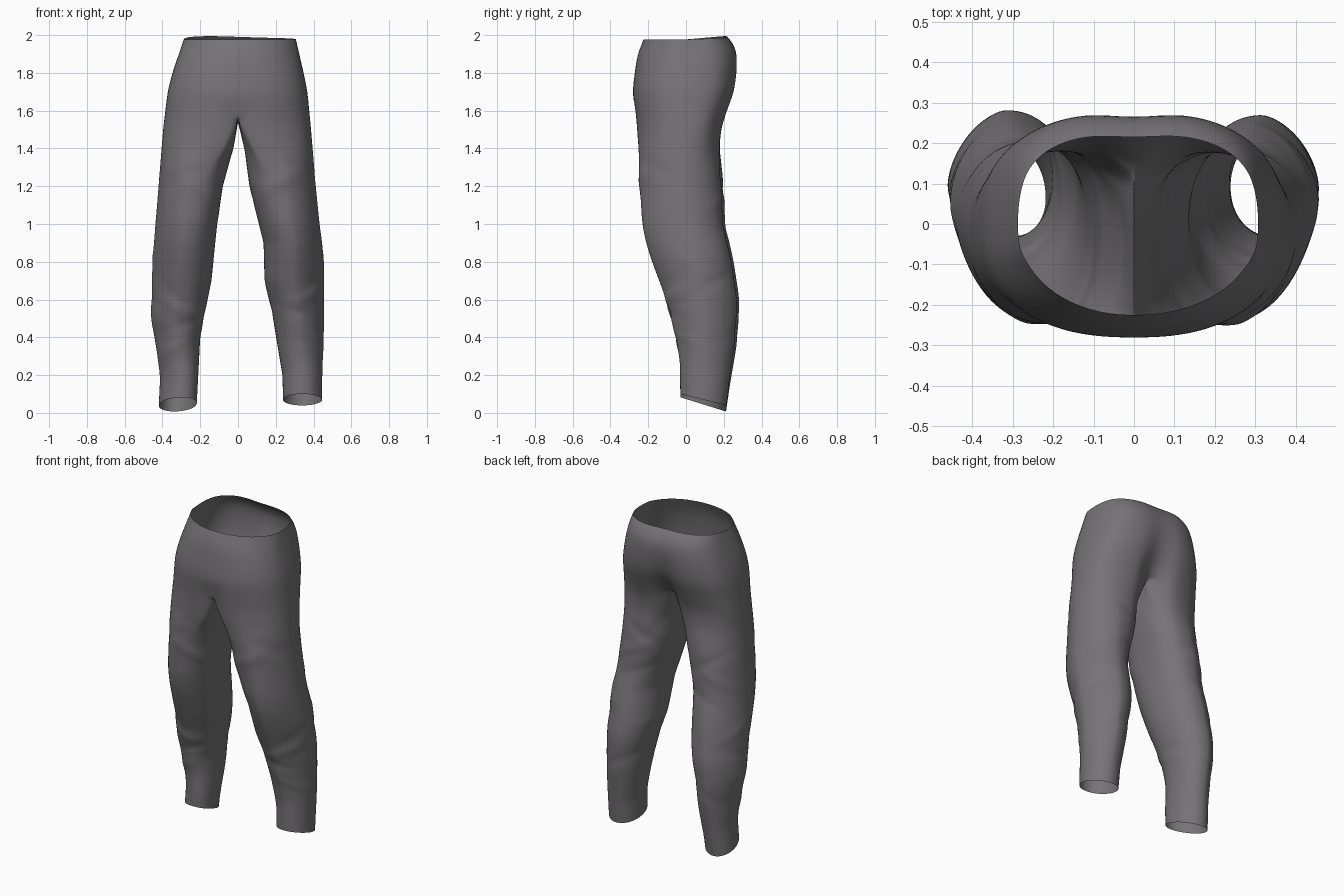
import bpy, bmesh, math

if "Cube" in bpy.data.objects:
    bpy.data.objects.remove(bpy.data.objects["Cube"])

# Outline profiles read as (height, value), from waist to hem
OUTER = {1: [(1.98, .307), (1.8, .348), (1.7, .368), (1.5, .387), (1.2, .412), (1.0, .432), (.8, .457), (.5, .457), (.2, .446), (0, .446)],
         -1: [(1.98, .287), (1.8, .348), (1.7, .373), (1.5, .397), (1.2, .421), (.8, .453), (.5, .462), (.4, .442), (.2, .412), (0, .422)]}
INNER = {1: [(1.57, 0), (1.5, .014), (1.4, .034), (1.2, .06), (1.0, .11), (.9, .135), (.7, .14), (.5, .185), (.2, .235), (0, .24)],
         -1: [(1.57, 0), (1.5, .01), (1.4, .025), (1.2, .08), (1.0, .11), (.7, .14), (.5, .18), (.4, .2), (0, .22)]}
FRONT = [(1.98, -.225), (1.9, -.257), (1.8, -.272), (1.7, -.283), (1.6, -.275), (1.4, -.257), (1.0, -.232), (.9, -.212), (.8, -.18),
         (.6, -.105), (.4, -.055), (.25, -.032), (0, -.03)]
BACK = [(1.98, .222), (1.93, .265), (1.88, .275), (1.8, .275), (1.7, .262), (1.6, .225), (1.5, .192), (1.4, .18), (1.2, .19), (1.0, .2),
        (.8, .245), (.6, .275), (.4, .266), (.2, .232), (0, .206)]
CLEFT = [(1.98, .008), (1.85, .01), (1.75, .025), (1.66, .05), (1.57, .085), (0, .085)]
# Roundness of the outer half of the leg: below 2 is more angular
ROUND = [(1.6, 2.1), (1.3, 1.9), (1.0, 1.8), (.8, 1.65), (.4, 1.65), (.2, 1.9), (0, 1.95)]
HEM = {1: (.07, -.25), -1: (.045, -.31)}          # centre height, slope
CROTCH = 1.57
M, K = 32, 15                                     # outer segments, inner points

# Cloth folds: height, angle (degrees, 0 outside, -90 front), height width, angle width, slant, depth
FOLDS = [(1.18, -110, .035, 45, .10, .006), (1.28, -60, .04, 35, -.08, -.005), (1.42, -75, .04, 30, .1, -.004),
         (.58, -80, .03, 50, .05, .006), (.5, -95, .025, 40, -.04, -.006), (.68, -50, .03, 35, .12, -.004),
         (1.22, 95, .03, 45, -.1, -.006), (1.12, 70, .03, 40, .1, .005), (1.0, 100, .03, 40, .08, -.004),
         (.82, 30, .03, 40, -.1, .004), (.66, 15, .025, 45, .08, -.005), (.42, 80, .03, 50, .06, -.004),
         (.36, -60, .03, 50, -.06, .004), (.52, 170, .03, 40, .05, -.004)]


def look(table, z):
    """Linear lookup in a descending height table."""
    for (z0, v0), (z1, v1) in zip(table, table[1:]):
        if z >= z1:
            t = min(1, (z0 - z) / (z0 - z1))
            return v0 + (v1 - v0) * t
    return table[-1][1]


def soft(table, z):
    return sum(look(table, z + d) for d in (-.03, 0, .03)) / 3 if .05 < z < 1.93 else look(table, z)


def smooth(t):
    t = max(0, min(1, t))
    return t * t * (3 - 2 * t)


def power(v, n):
    return math.copysign(abs(v) ** (2 / n), v)


def seat_point(s, z, a):
    """Half outline of the seat, a = -90 front centre to +90 back centre."""
    c, d = math.cos(a), math.sin(a)
    n = 2.8 if d > 0 else 2.1 + .3 * smooth((1.98 - z) / .25)
    n = 2.45 + (n - 2.45) * smooth(abs(d) * 2)
    x = soft(OUTER[s], z) * power(max(c, 0), n) if c > 1e-6 else 0
    y = (soft(BACK, z) if d > 0 else -soft(FRONT, z)) * power(d, n)
    groove = math.exp(-(x / .075) ** 2)
    y -= soft(CLEFT, z) * groove if d > 0 else -.4 * max(0, soft(CLEFT, z) - .045) * groove
    return x, y


def leg_ring(s, z):
    """Closed ring blending from half seat outline into an oval leg."""
    w = smooth((CROTCH - z) / .36)
    turn = .08 * smooth((1.55 - z) / .4) * smooth((z - .5) / .3)
    twist = .2 * smooth((.35 - z) / .25) if s < 0 else 0
    xo, xi = soft(OUTER[s], z), look(INNER[s], z)
    yf, yb = soft(FRONT, z), soft(BACK, z) + (.008 if s < 0 else -.004) * w * smooth(z / .4)
    ends = seat_point(s, z, -math.pi / 2)[1], seat_point(s, z, math.pi / 2)[1]
    inside = 2.1 + .5 * smooth((z - .9) / .4)
    ring = []
    for i in range(M + 1 + K):
        dip = 0
        if i <= M:
            phi = math.radians(-115 + 230 * i / M)
            dx, dy = seat_point(s, z, math.pi * (i / M - .5))
        else:
            t = (i - M) / (K + 1)
            phi = math.radians(115 + 130 * t)
            dx, dy = 0, ends[1] + (ends[0] - ends[1]) * t
            dip = .03 * math.sin(math.pi * t) ** .7 * max(0, 1 - (CROTCH - z) / .2)
        dx = max(dx, xi)
        # Outer side of the leg is more angular and swings backwards
        swing = phi + turn * max(0, math.cos(phi)) + twist
        side = smooth(.5 + 1.5 * math.cos(phi))
        n = inside + (soft(ROUND, z) - inside) * side
        ex = (xo + xi) / 2 + (xo - xi) / 2 * power(math.cos(phi), n)
        ey = (yf + yb) / 2 + (yb - yf) / 2 * power(math.sin(swing), n)
        off = 0
        for fz, fa, hz, ha, slant, depth in FOLDS:
            da = (math.degrees(phi) - fa - 12 * s + 180) % 360 - 180
            off += depth * math.exp(-((z - fz - .03 * s - slant * da / 60) / hz) ** 2 - (da / ha) ** 2)
        ex += off * math.cos(phi)
        ey += off * math.sin(phi)
        x, y = dx + (ex - dx) * w, dy + (ey - dy) * w
        tilt = HEM[s][1] * (y - (yf + yb) / 2) * smooth((.5 - z) / .45)
        ring.append((s * x, y, z - dip + tilt))
    return ring


def seat_row(s, z):
    lift = smooth((z - 1.7) / .28)
    row = []
    for i in range(M + 1):
        x, y = seat_point(s, z, math.pi * (i / M - .5))
        rise = .014 * max(0, y / .22) * (1 + .4 * math.sin(-6 * s * x)) - .003
        row.append((s * x, y, z + lift * rise))
    return row


def bridge(bm, rows, closed):
    grid = [[bm.verts.new(p) for p in r] for r in rows]
    n = len(rows[0])
    for a, b in zip(grid, grid[1:]):
        for i in range(n if closed else n - 1):
            j = (i + 1) % n
            bm.faces.new((a[i], a[j], b[j], b[i]))


bm = bmesh.new()
for s in (1, -1):
    # Seat half, waist down to crotch
    bridge(bm, [seat_row(s, 1.98 + (CROTCH - 1.98) * k / 16) for k in range(17)], False)
    # Leg, crotch down to hem
    hem = HEM[s][0]
    bridge(bm, [leg_ring(s, CROTCH + (hem - CROTCH) * k / 70) for k in range(71)], True)

bmesh.ops.remove_doubles(bm, verts=bm.verts, dist=.0008)
bmesh.ops.recalc_face_normals(bm, faces=bm.faces)
mesh = bpy.data.meshes.new("trousers")
bm.to_mesh(mesh)
bm.free()

# Single open cloth surface, smoothly shaded
trousers = bpy.data.objects.new("trousers", mesh)
bpy.context.collection.objects.link(trousers)
for p in mesh.polygons:
    p.use_smooth = True
sub = trousers.modifiers.new("smooth_cloth", 'SUBSURF')
sub.levels = sub.render_levels = 1

# Dark grey cloth
cloth = bpy.data.materials.new("dark_cloth")
cloth.diffuse_color = (.18, .172, .18, 1)
cloth.use_nodes = True
cloth.node_tree.nodes["Principled BSDF"].inputs["Base Color"].default_value = cloth.diffuse_color
mesh.materials.append(cloth)
